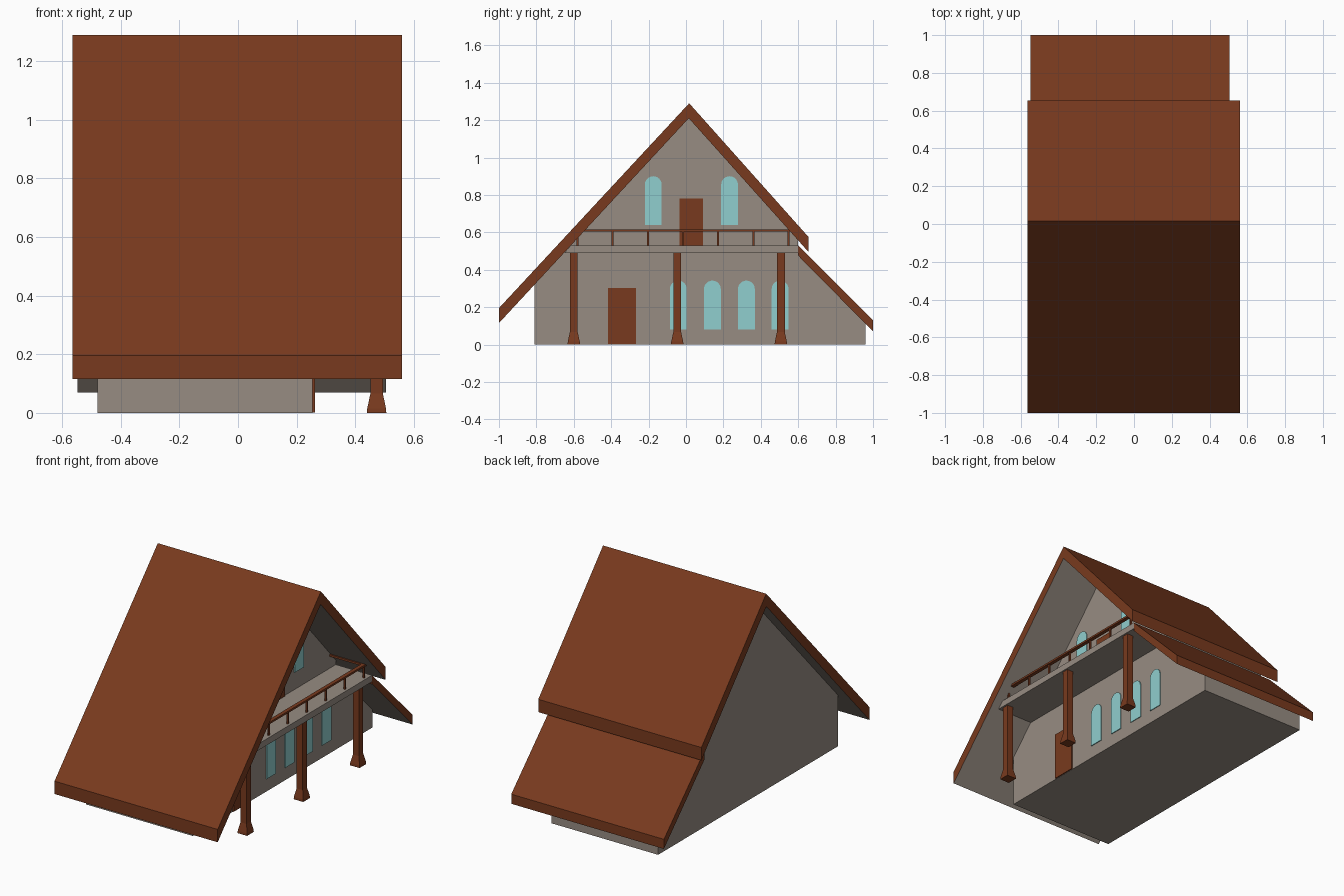
import bpy, bmesh, math
from mathutils import Vector

if "Cube" in bpy.data.objects:
    bpy.data.objects.remove(bpy.data.objects["Cube"])


def material(name, rgb):
    m = bpy.data.materials.new(name)
    m.diffuse_color = (*rgb, 1)
    m.use_nodes = True
    m.node_tree.nodes["Principled BSDF"].inputs["Base Color"].default_value = m.diffuse_color
    return m


WOOD = material("brown_wood", (0.19, 0.042, 0.013))
PLASTER = material("warm_grey_plaster", (0.31, 0.265, 0.225))
GLASS = material("pale_blue_glass", (0.28, 0.62, 0.62))


def finish(name, bm, *mats):
    bmesh.ops.recalc_face_normals(bm, faces=bm.faces)
    me = bpy.data.meshes.new(name)
    for m in mats:
        me.materials.append(m)
    # With a second material, downward faces become plastered soffits
    if len(mats) > 1:
        for f in bm.faces:
            f.normal_update()
            if f.normal.z < -0.3:
                f.material_index = 1
    bm.to_mesh(me)
    bm.free()
    ob = bpy.data.objects.new(name, me)
    bpy.context.collection.objects.link(ob)
    return ob


def extrude_x(name, profile, x0, x1, *mats):
    """Extrude a (y, z) outline from x0 to x1."""
    bm = bmesh.new()
    face = bm.faces.new([bm.verts.new((x0, y, z)) for y, z in profile])
    out = bmesh.ops.extrude_face_region(bm, geom=[face])
    moved = [v for v in out["geom"] if isinstance(v, bmesh.types.BMVert)]
    bmesh.ops.translate(bm, verts=moved, vec=Vector((x1 - x0, 0, 0)))
    return finish(name, bm, *mats)


def box(name, x0, x1, y0, y1, z0, z1, mat):
    return extrude_x(name, [(y0, z0), (y1, z0), (y1, z1), (y0, z1)], x0, x1, mat)


WALL_X = 0.255

# House body with gable ends
extrude_x("house_walls", [(-0.81, 0), (0.96, 0), (0.96, 0.12), (0.6, 0.49),
                          (0.6, 0.558), (0.015, 1.212), (-0.81, 0.322)],
          -0.48, WALL_X, PLASTER)

# Main gable roof and lower rear roof
extrude_x("main_roof", [(-1, 0.115), (0.015, 1.21), (0.655, 0.495),
                        (0.655, 0.575), (0.017, 1.29), (-1, 0.195)],
          -0.565, 0.56, WOOD, PLASTER)
extrude_x("lower_rear_roof", [(0.6, 0.475), (1, 0.07), (1, 0.13), (0.6, 0.53)],
          -0.548, 0.505, WOOD, PLASTER)

# Balcony floor, cut to the roof slope at the front
extrude_x("balcony_floor", [(-0.65, 0.49), (0.6, 0.49), (0.6, 0.53), (-0.615, 0.53)],
          WALL_X, 0.505, PLASTER)

# Balcony railing
RAIL_X = 0.485
box("balcony_front_rail", RAIL_X - 0.012, RAIL_X + 0.012, -0.56, 0.56, 0.604, 0.616, WOOD)
box("balcony_side_rail", WALL_X, RAIL_X, 0.538, 0.562, 0.604, 0.616, WOOD)
for i in range(7):
    y = -0.58 + i * 0.188
    top = 0.575 if i == 0 else 0.606
    box("baluster", RAIL_X - 0.005, RAIL_X + 0.005, y - 0.005, y + 0.005, 0.53, top, WOOD)


# Square posts with flared feet
def post(y, x=0.473):
    bm = bmesh.new()
    rings = []
    for z, r in [(0, 0.033), (0.015, 0.032), (0.062, 0.022), (0.066, 0.021), (0.49, 0.021)]:
        rings.append([bm.verts.new((x + sx * r, y + sy * r, z))
                      for sx, sy in ((-1, -1), (1, -1), (1, 1), (-1, 1))])
    for a, b in zip(rings, rings[1:]):
        for i in range(4):
            j = (i + 1) % 4
            bm.faces.new((a[i], a[j], b[j], b[i]))
    bm.faces.new(rings[0])
    bm.faces.new(rings[-1])
    finish("porch_post", bm, WOOD)


for y in (-0.6, -0.047, 0.507):
    post(y)

# Doors
box("ground_door", WALL_X - 0.01, WALL_X + 0.007, -0.416, -0.266, 0.002, 0.302, WOOD)
box("balcony_door", WALL_X - 0.01, WALL_X + 0.007, -0.035, 0.09, 0.53, 0.782, WOOD)


# Arched windows
def window(name, y, z0, height=0.262, r=0.045):
    spring = z0 + height - r
    arc = [(y + r * math.cos(math.pi * k / 12), spring + r * math.sin(math.pi * k / 12))
           for k in range(13)]
    extrude_x(name, [(y - r, z0), (y + r, z0)] + arc, WALL_X - 0.01, WALL_X + 0.005, GLASS)


for y in (-0.041, 0.141, 0.323, 0.503):
    window("ground_window", y, 0.08)
for y in (-0.175, 0.233):
    window("upper_window", y, 0.638)
